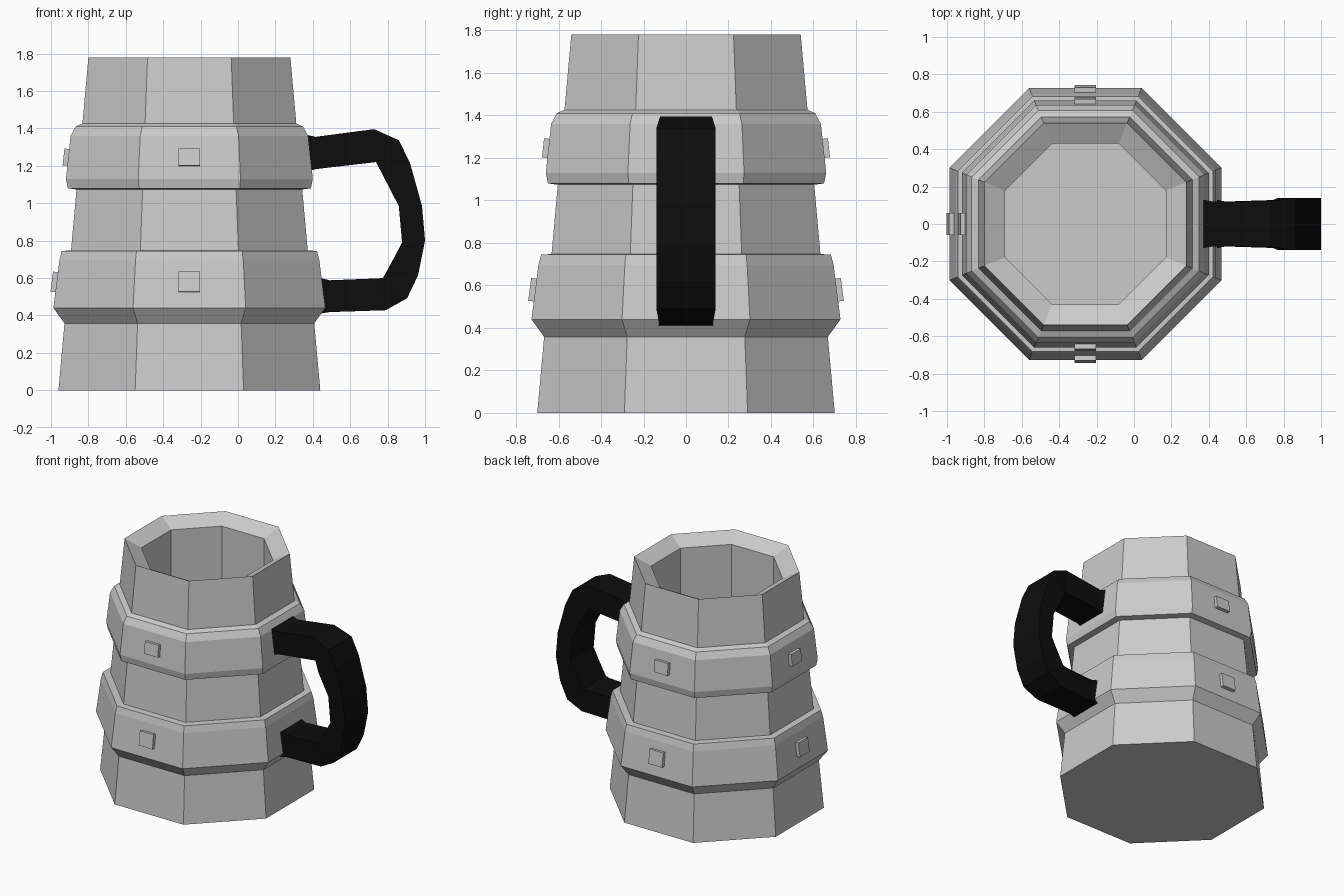
import bpy, bmesh, math
from mathutils import Matrix

if "Cube" in bpy.data.objects:
    bpy.data.objects.remove(bpy.data.objects["Cube"])

CX = -0.26          # axis of the mug body
SIDES = 8


def finish(bm, name, mat=None):
    bmesh.ops.recalc_face_normals(bm, faces=bm.faces)
    me = bpy.data.meshes.new(name)
    bm.to_mesh(me)
    bm.free()
    ob = bpy.data.objects.new(name, me)
    bpy.context.collection.objects.link(ob)
    if mat:
        me.materials.append(mat)
    return ob


def bridge(bm, rings, closed=False):
    pairs = list(zip(rings, rings[1:]))
    if closed:
        pairs.append((rings[-1], rings[0]))
    for a, b in pairs:
        n = len(a)
        for i in range(n):
            j = (i + 1) % n
            bm.faces.new((a[i], a[j], b[j], b[i]))


def octagon_lathe(name, profile, closed):
    """Profile is (distance to flat side, z)."""
    bm = bmesh.new()
    rings = []
    for ap, z in profile:
        r = ap / math.cos(math.pi / SIDES)
        angles = [(i + 0.5) * math.tau / SIDES for i in range(SIDES)]
        rings.append([bm.verts.new((CX + r * math.cos(a), r * math.sin(a), z)) for a in angles])
    bridge(bm, rings, closed)
    if not closed:
        bm.faces.new(rings[0])
        bm.faces.new(rings[-1])
    return finish(bm, name)


# Tapered hollow body with a sloped inner rim
octagon_lathe("mug_body", [(0.70, 0), (0.54, 1.78), (0.43, 1.72), (0.43, 0.2)], False)

# Two raised bands
octagon_lathe("upper_band", [(0.55, 1.425), (0.575, 1.425), (0.608, 1.41), (0.635, 1.36),
                             (0.66, 1.13), (0.65, 1.08), (0.59, 1.072)], True)
octagon_lathe("lower_band", [(0.62, 0.748), (0.682, 0.745), (0.695, 0.695),
                             (0.727, 0.44), (0.667, 0.357), (0.65, 0.357)], True)

# Rivets on the back, left and front flats of each band
for band, ap, z, h, tilt in (("upper", 0.648, 1.245, 0.09, 6.2), ("lower", 0.711, 0.578, 0.108, 7.3)):
    for side, deg in (("back", 90), ("left", 180), ("front", 270)):
        m = (Matrix.Translation((CX, 0, 0)) @ Matrix.Rotation(math.radians(deg), 4, 'Z')
             @ Matrix.Translation((ap, 0, z)) @ Matrix.Rotation(math.radians(-tilt), 4, 'Y')
             @ Matrix.Diagonal((0.05, 0.115, h, 1)))
        bm = bmesh.new()
        bmesh.ops.create_cube(bm, size=1, matrix=m)
        finish(bm, f"{band}_rivet_{side}")

# Black handle: outer x, z, inner x, z, half width
black = bpy.data.materials.new("black")
black.diffuse_color = (0.004, 0.004, 0.004, 1)
black.use_nodes = True
black.node_tree.nodes["Principled BSDF"].inputs["Base Color"].default_value = black.diffuse_color
sections = [
    (0.37, 1.365, 0.37, 1.17, 0.13),
    (0.415, 1.355, 0.42, 1.183, 0.12),
    (0.727, 1.396, 0.738, 1.22, 0.122),
    (0.86, 1.337, 0.775, 1.149, 0.14),
    (0.92, 1.214, 0.81, 1.081, 0.14),
    (0.984, 0.984, 0.86, 0.984, 0.14),
    (1.0, 0.80, 0.877, 0.79, 0.14),
    (0.963, 0.615, 0.83, 0.70, 0.14),
    (0.904, 0.492, 0.775, 0.60, 0.14),
    (0.79, 0.428, 0.74, 0.598, 0.128),
    (0.49, 0.418, 0.49, 0.588, 0.12),
    (0.44, 0.41, 0.44, 0.60, 0.13),
]
bm = bmesh.new()
rings = [[bm.verts.new(p) for p in ((ox, -w, oz), (ox, w, oz), (ix, w, iz), (ix, -w, iz))]
         for ox, oz, ix, iz, w in sections]
bridge(bm, rings)
bm.faces.new(rings[0])
bm.faces.new(rings[-1])
finish(bm, "handle", black)
